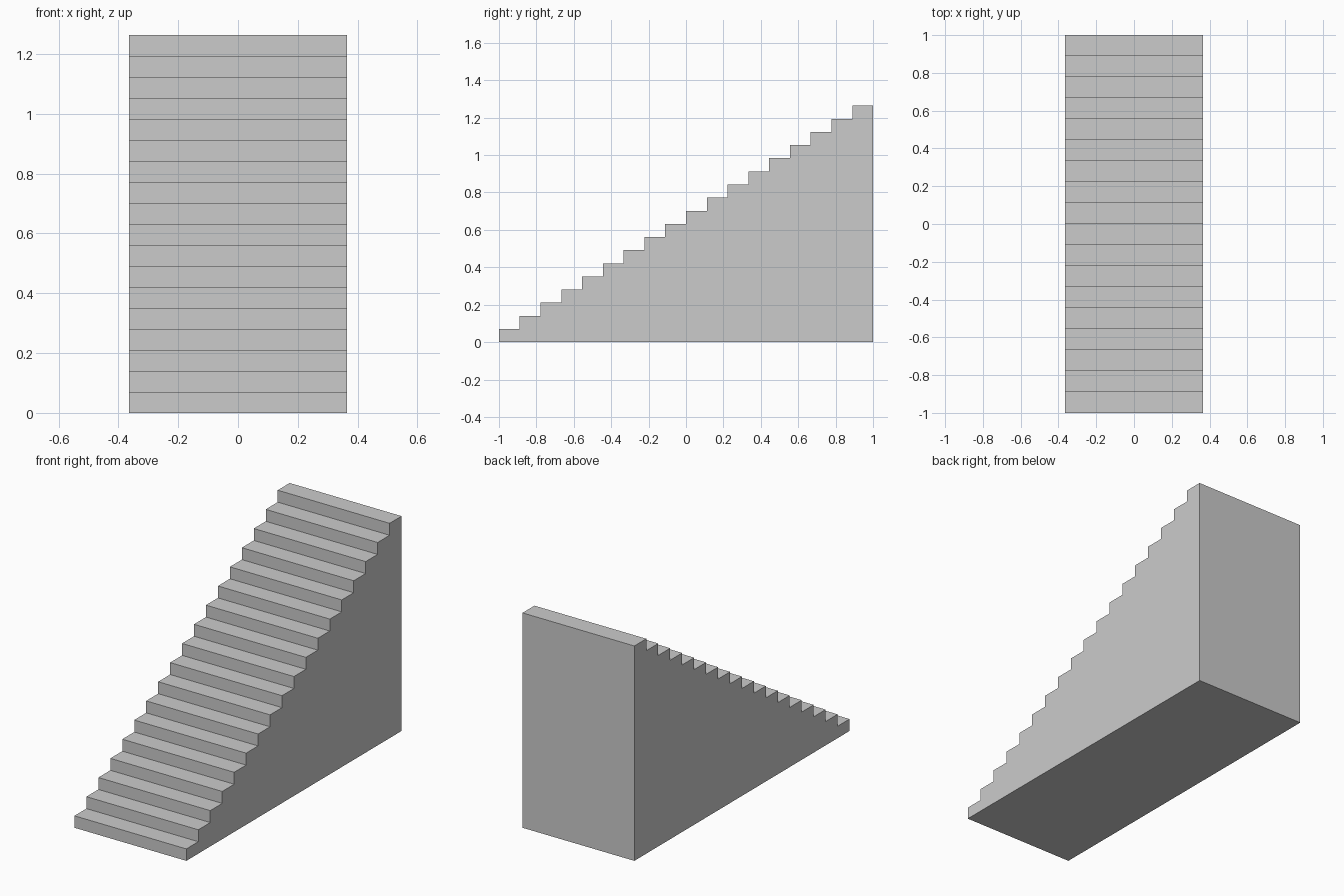
import bpy
import bmesh

cube = bpy.data.objects.get("Cube")
if cube:
    bpy.data.objects.remove(cube, do_unlink=True)

STEPS = 18
WIDTH, LENGTH, HEIGHT = 0.728, 2.0, 1.264
tread, rise = LENGTH / STEPS, HEIGHT / STEPS

# Plain grey finish
grey = bpy.data.materials.new("plain_grey")
grey.use_nodes = True
color = (0.6, 0.6, 0.6, 1)
grey.diffuse_color = color
grey.node_tree.nodes["Principled BSDF"].inputs["Base Color"].default_value = color

# Side profile: one riser and one tread per step, then down the back
profile = [(-LENGTH / 2, 0)]
for i in range(STEPS):
    z = (i + 1) * rise
    profile += [(-LENGTH / 2 + i * tread, z), (-LENGTH / 2 + (i + 1) * tread, z)]
profile.append((LENGTH / 2, 0))

# Solid staircase: profile extruded across the width
bm = bmesh.new()
side = bm.faces.new([bm.verts.new((-WIDTH / 2, y, z)) for y, z in profile])
result = bmesh.ops.extrude_face_region(bm, geom=[side], use_keep_orig=True)
moved = [v for v in result["geom"] if isinstance(v, bmesh.types.BMVert)]
bmesh.ops.translate(bm, verts=moved, vec=(WIDTH, 0, 0))
bmesh.ops.recalc_face_normals(bm, faces=bm.faces)

mesh = bpy.data.meshes.new("staircase")
bm.to_mesh(mesh)
bm.free()
mesh.materials.append(grey)
staircase = bpy.data.objects.new("staircase", mesh)
bpy.context.collection.objects.link(staircase)
